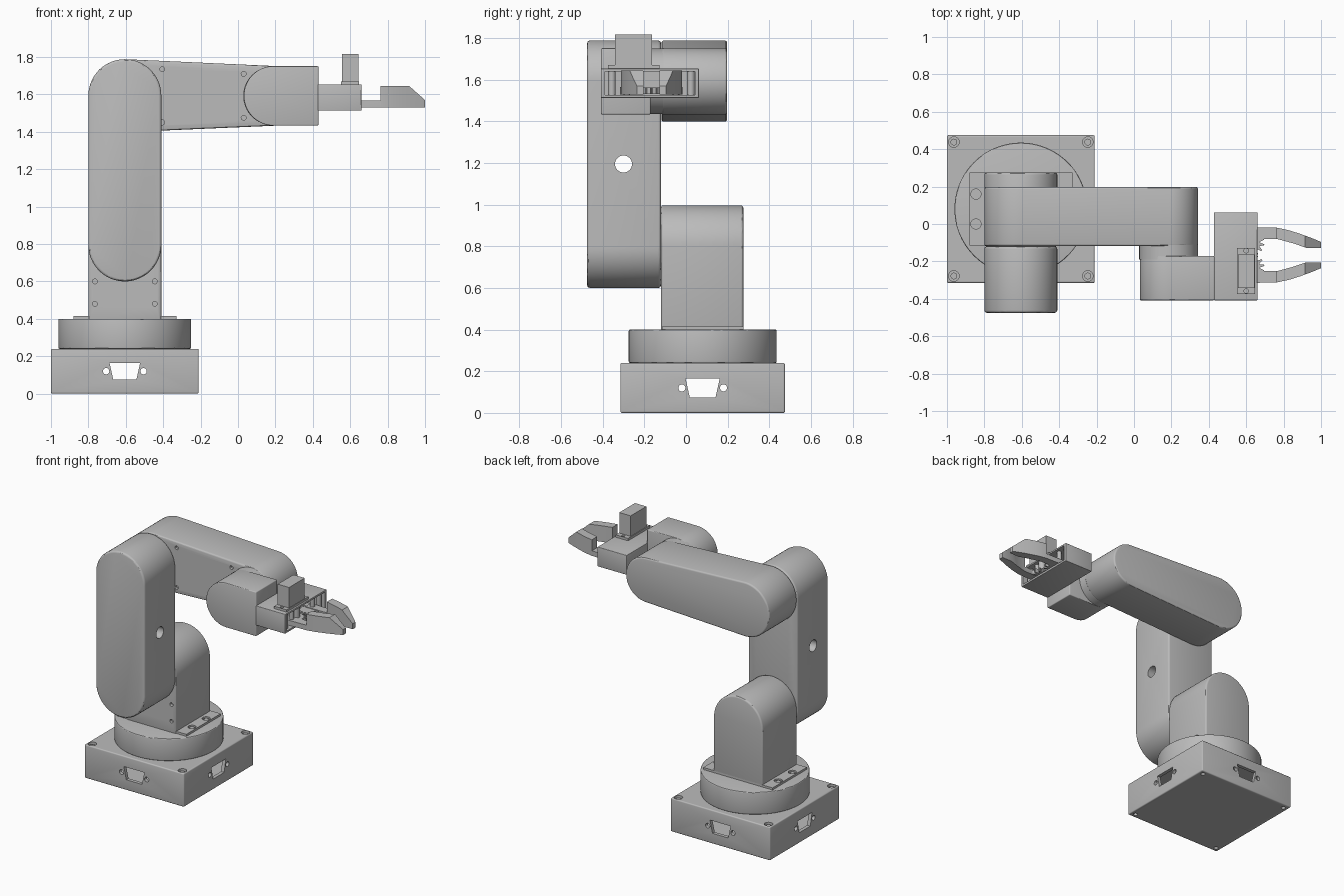
import bpy, bmesh
from math import pi, cos, sin, acos, atan2, hypot, radians

if "Cube" in bpy.data.objects:
    bpy.data.objects.remove(bpy.data.objects["Cube"], do_unlink=True)

grey = bpy.data.materials.new("machine_grey")
grey.use_nodes = True
grey.diffuse_color = (0.5, 0.5, 0.5, 1)
grey.node_tree.nodes["Principled BSDF"].inputs["Base Color"].default_value = grey.diffuse_color
parts = []


def apply_all(ob):
    bpy.context.view_layer.objects.active = ob
    for m in list(ob.modifiers):
        bpy.ops.object.modifier_apply(modifier=m.name)


def prism(name, axis, outline, lo, hi, bevel=0, cuts=()):
    """Extrude a 2D outline along an axis, round its edges, then cut holes."""
    place = {"x": lambda u, v, w: (w, u, v),
             "y": lambda u, v, w: (u, w, v),
             "z": lambda u, v, w: (u, v, w)}[axis]
    bm = bmesh.new()
    rings = [[bm.verts.new(place(u, v, w)) for u, v in outline] for w in (lo, hi)]
    n = len(outline)
    for ring in rings:
        bm.faces.new(ring)
    for i in range(n):
        j = (i + 1) % n
        bm.faces.new((rings[0][i], rings[0][j], rings[1][j], rings[1][i]))
    bmesh.ops.recalc_face_normals(bm, faces=bm.faces)
    mesh = bpy.data.meshes.new(name)
    bm.to_mesh(mesh)
    bm.free()
    mesh.materials.append(grey)
    ob = bpy.data.objects.new(name, mesh)
    bpy.context.collection.objects.link(ob)
    if bevel:
        b = ob.modifiers.new("round", "BEVEL")
        b.width, b.segments, b.limit_method, b.angle_limit = bevel, 3, "ANGLE", radians(40)
        apply_all(ob)
    for cut in cuts:
        tool = prism("cutter", *cut)
        parts.remove(tool)
        m = ob.modifiers.new("cut", "BOOLEAN")
        m.operation, m.object, m.solver = "DIFFERENCE", tool, "EXACT"
        apply_all(ob)
        bpy.data.objects.remove(tool, do_unlink=True)
    parts.append(ob)
    return ob


def arc(cu, cv, r, a0, a1, n=32):
    return [(cu + r * cos(a0 + (a1 - a0) * i / n), cv + r * sin(a0 + (a1 - a0) * i / n))
            for i in range(n + 1)]


def circle(cu, cv, r, n=32):
    return arc(cu, cv, r, 0, 2 * pi, n)[:-1]


def rect(u0, u1, v0, v1):
    return [(u0, v0), (u1, v0), (u1, v1), (u0, v1)]


def capsule(a, ra, b, rb):
    """Outline around two circles and their outer tangents."""
    phi = atan2(b[1] - a[1], b[0] - a[0])
    beta = acos((ra - rb) / hypot(b[0] - a[0], b[1] - a[1]))
    return arc(*b, rb, phi - beta, phi + beta) + arc(*a, ra, phi + beta, phi + 2 * pi - beta)


CX, CY, R = -0.605, 0.08, 0.195
HALF = 0.395

# Hollow base with a connector opening in every side
cuts = [("z", rect(CX - a, CX + a, CY - b, CY + b), 0.025, 0.215)
        for a, b in ((0.31, 0.37), (0.37, 0.31))]
for axis, c, mid in (("x", CY, CX), ("y", CX, CY)):
    port = [(c - 0.062, 0.075), (c + 0.062, 0.075), (c + 0.082, 0.165), (c - 0.082, 0.165)]
    shapes = [port] + [circle(c + s * 0.1, 0.12, 0.017, 20) for s in (-1, 1)]
    cuts += [(axis, s, mid - 0.5, mid + 0.5) for s in shapes]
corners = [(CX + sx * 0.358, CY + sy * 0.358) for sx in (-1, 1) for sy in (-1, 1)]
cuts += [("z", circle(x, y, 0.028), 0.21, 0.3) for x, y in corners]
cuts += [("z", circle(x, y, 0.015, 20), -0.1, 0.02) for x, y in corners]
prism("base_box", "z", rect(CX - HALF, CX + HALF, CY - HALF, CY + HALF), 0, 0.24, 0.008, cuts)
for x, y in corners:
    prism("base_screw", "z", circle(x, y, 0.018, 20), 0.2, 0.228)

# Turntable and mounting plate
prism("turntable", "z", circle(CX, CY, 0.355, 96), 0.24, 0.4, 0.006)
bolts = [(CX + sx * 0.24, CY + sy * 0.08) for sx in (-1, 1) for sy in (-1, 1)]
prism("mounting_plate", "z", rect(CX - 0.275, CX + 0.275, -0.115, 0.275), 0.398, 0.415, 0,
      [("z", circle(x, y, 0.027), 0.403, 0.5) for x, y in bolts])
for x, y in bolts:
    prism("plate_screw", "z", circle(x, y, 0.016, 20), 0.4, 0.41)

# Shoulder column with a round top
arch = arc(CX, 0.802, R, 0, pi) + [(CX - R, 0.385), (CX + R, 0.385)]
prism("shoulder_column", "y", arch, -0.12, 0.275, 0.012,
      [("y", circle(CX + s * 0.16, z, 0.013, 16), -0.2, -0.1) for s in (-1, 1) for z in (0.48, 0.6)])

# Upper arm with a cable hole through its sides
prism("upper_arm", "y", capsule((CX, 0.795), R, (CX, 1.593), R), -0.475, -0.12, 0.014,
      [("x", circle(-0.3, 1.195, 0.041), -1, 0)])

# Tapered forearm
holes = [(-0.405, 1.735), (-0.405, 1.45), (0.03, 1.71), (0.03, 1.475)]
prism("forearm", "y", capsule((CX, 1.593), R, (0.182, 1.592), 0.16), -0.118, 0.198, 0.012,
      [("y", circle(x, z, 0.013, 16), -0.2, -0.1) for x, z in holes])

# Wrist joint and wrist block
prism("wrist_joint", "y", circle(0.185, 1.592, 0.157, 64), -0.19, -0.11)
prism("wrist_block", "y", arc(0.19, 1.592, 0.159, pi / 2, 3 * pi / 2) + [(0.43, 1.433), (0.43, 1.751)],
      -0.408, -0.17, 0.006)

# Gripper housing, open towards the fingers, with posts inside
prism("gripper_housing", "z", rect(0.428, 0.66, -0.408, 0.062), 1.513, 1.653, 0.003,
      [("x", rect(-0.39, 0.044, 1.527, 1.64), 0.45, 0.8)])
MID = -0.166
for s in (-1, 1):
    prism("housing_post", "z", circle(0.625, MID + s * 0.19, 0.018, 20), 1.52, 1.645)

# Servo motor with mounting flange
prism("servo_flange", "z", rect(0.55, 0.648, -0.375, -0.128), 1.65, 1.67, 0,
      [("z", circle(0.6, y, 0.012, 16), 1.66, 1.7) for y in (-0.358, -0.143)])
prism("servo_body", "z", rect(0.555, 0.645, -0.342, -0.164), 1.65, 1.817)
prism("servo_shaft", "z", circle(0.625, MID - 0.066, 0.025, 24), 1.56, 1.645)

# Mirrored gears and fingers
finger = [(0.59, -0.016), (0.765, -0.02), (0.83, -0.034), (0.89, -0.053), (0.95, -0.075), (1, -0.096),
          (1, -0.127), (0.92, -0.127), (0.85, -0.103), (0.765, -0.08), (0.59, -0.08)]
nose = [(0.915, 1.645), (0.915, 1.8), (1.1, 1.8), (1.1, 1.481)]
for s in (-1, 1):
    side = "left" if s > 0 else "right"
    gear = []
    for i in range(14):
        for k, r in enumerate((0.05, 0.05, 0.072, 0.072)):
            a = 2 * pi * (i + k / 4) / 14
            gear.append((0.625 + r * cos(a), MID + s * (0.066 + r * sin(a))))
    prism("gear_" + side, "z", gear, 1.532, 1.562)
    prism("finger_" + side, "z", [(x, MID + s * (y - MID)) for x, y in finger], 1.53, 1.645, 0,
          [("y", rect(0.5, 0.762, 1.566, 1.8), -1, 1), ("y", nose, -1, 1)])
    prism("finger_pin_" + side, "z", circle(0.625, MID + s * 0.118, 0.016, 20), 1.52, 1.645)

# Smooth the curved faces and keep edges sharp
bpy.ops.object.select_all(action="DESELECT")
for ob in parts:
    ob.select_set(True)
bpy.context.view_layer.objects.active = parts[0]
bpy.ops.object.shade_smooth_by_angle(angle=radians(30))
